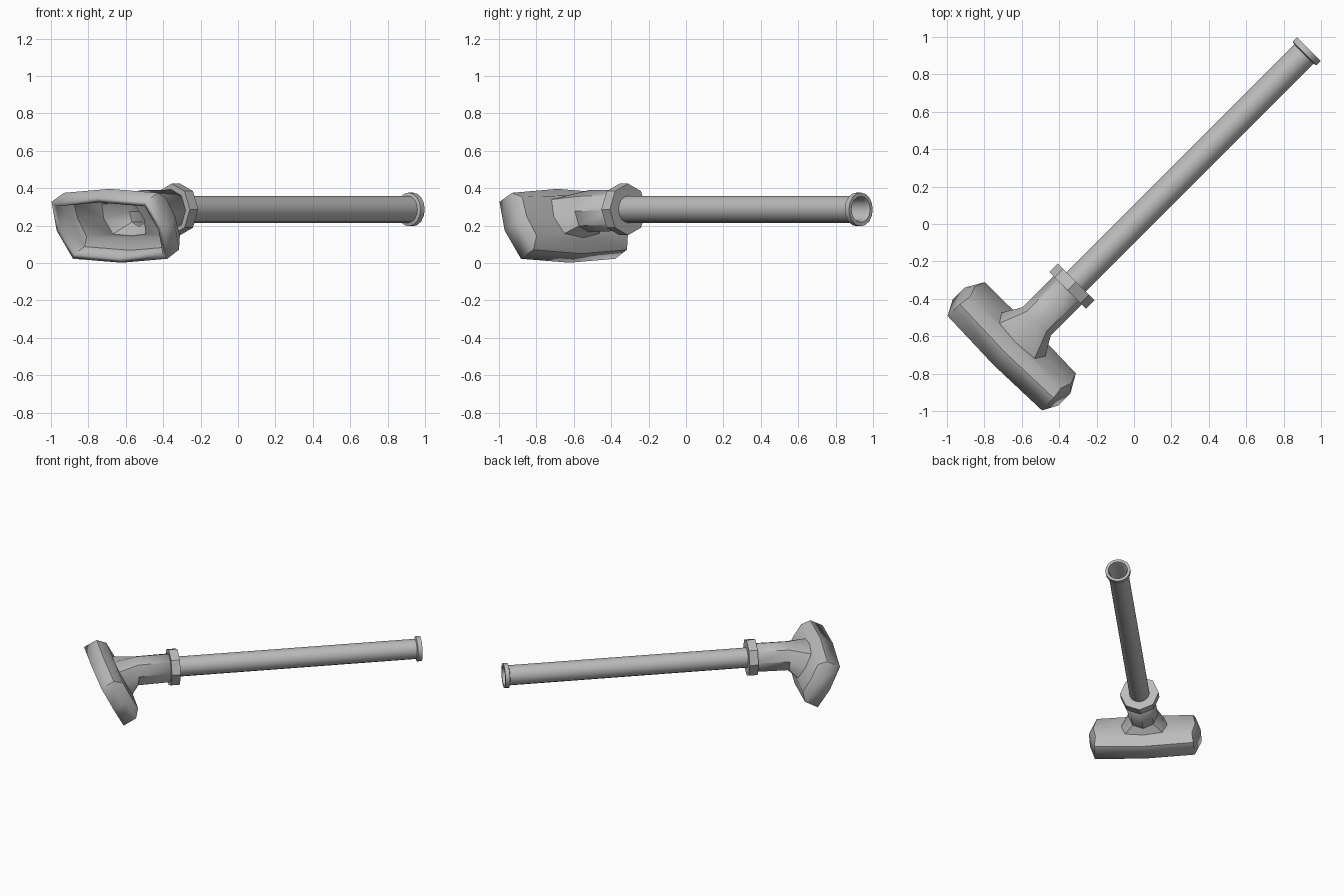
import bpy, bmesh, math
from mathutils import Vector

if "Cube" in bpy.data.objects:
    bpy.data.objects.remove(bpy.data.objects["Cube"], do_unlink=True)

grey = bpy.data.materials.new("light grey plastic")
grey.use_nodes = True
GREY = (0.5, 0.5, 0.5, 1)
grey.diffuse_color = GREY
grey.node_tree.nodes["Principled BSDF"].inputs["Base Color"].default_value = GREY

S = math.sqrt(0.5)
AXIS_Z = 0.287


def place(u, v, z):
    """u runs along the tube, v across it."""
    return Vector(((u + v) * S, (u - v) * S, z))


def loft(name, rings, close=False, smooth=40):
    """Join rings of equal point count with quads."""
    bm = bmesh.new()
    rows = [[bm.verts.new(place(*p)) for p in ring] for ring in rings]
    pairs = list(zip(rows, rows[1:]))
    if close:
        pairs.append((rows[-1], rows[0]))
    for a, b in pairs:
        for i in range(len(a)):
            j = (i + 1) % len(a)
            bm.faces.new((a[i], a[j], b[j], b[i]))
    bmesh.ops.recalc_face_normals(bm, faces=bm.faces)
    me = bpy.data.meshes.new(name)
    bm.to_mesh(me)
    bm.free()
    me.materials.append(grey)
    ob = bpy.data.objects.new(name, me)
    bpy.context.collection.objects.link(ob)
    if smooth:
        bpy.ops.object.select_all(action='DESELECT')
        ob.select_set(True)
        bpy.context.view_layer.objects.active = ob
        bpy.ops.object.shade_smooth_by_angle(angle=math.radians(smooth))
    return ob


def circle(u, rv, rz, n, z=AXIS_Z):
    return [(u, rv * math.cos(2 * math.pi * i / n), z + rz * math.sin(2 * math.pi * i / n))
            for i in range(n)]


def lathe(name, profile, n, smooth):
    return loft(name, [circle(u, r, r, n) for u, r in profile], True, smooth)


def head(d, t, v):
    """Point in the tilted mouth frame: d = depth behind the mouth, t = height along it."""
    return (-0.88 + 0.884 * d - 0.469 * t, v, 0.002 + 0.469 * d + 0.884 * t)


def mouth_ring(d, low, high, bow, corner, end):
    """Eight-sided outline with bowed long edges and pointed ends."""
    mid = (low + high) / 2
    pts = [(mid, end), (high - bow, corner), (high, 0), (high - bow, -corner),
           (mid, -end), (low + bow, -corner), (low, 0), (low + bow, corner)]
    return [head(d, t, v) for t, v in pts]


# Nozzle head flowing into the neck, as one hollow shell
base = []
for i in range(8):
    a = i * math.pi / 4
    k = 1.14 if i % 2 else 1.0
    base.append(head(0.155, 0.197 + 0.128 * k * math.sin(a), 0.165 * k * math.cos(a)))
nozzle = loft("nozzle_head", [
    mouth_ring(0, 0.0, 0.392, 0.024, 0.357, 0.40),
    mouth_ring(0.103, 0.0, 0.392, 0.024, 0.354, 0.40),
    mouth_ring(0.152, 0.075, 0.325, 0.008, 0.345, 0.365),
    base,
    circle(-0.735, 0.106, 0.112, 8, 0.278),
    circle(-0.47, 0.106, 0.110, 8, 0.283)])
shell = nozzle.modifiers.new("Shell", 'SOLIDIFY')
shell.thickness = 0.028
shell.offset = -1
shell.use_even_offset = True

# Octagonal collar
lathe("collar", [(-0.502, 0.066), (-0.502, 0.138), (-0.438, 0.138), (-0.438, 0.066)], 8, 0)

# Hollow tube with a flanged open end
lathe("tube", [(-0.50, 0.06), (-0.50, 0.072), (1.285, 0.072), (1.29, 0.09), (1.322, 0.09),
               (1.322, 0.07), (1.295, 0.06)], 16, 35)
